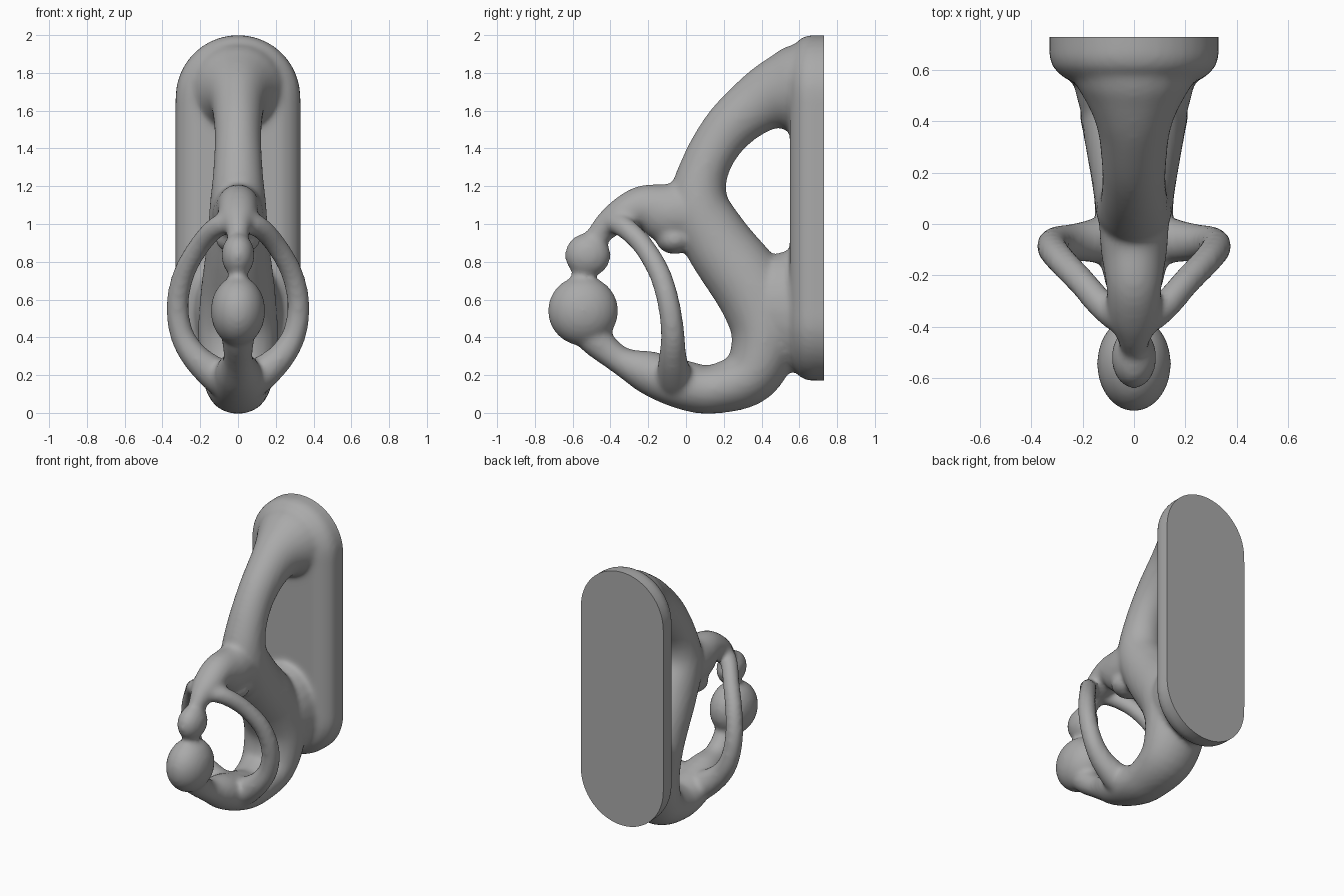
import bpy, bmesh, math
from mathutils import Vector, Matrix

cube = bpy.data.objects.get("Cube")
if cube:
    bpy.data.objects.remove(cube)

grey = bpy.data.materials.new("stone_grey")
grey.use_nodes = True
grey.diffuse_color = (0.4, 0.4, 0.4, 1)
bsdf = grey.node_tree.nodes["Principled BSDF"]
bsdf.inputs["Base Color"].default_value = (0.4, 0.4, 0.4, 1)
bsdf.inputs["Roughness"].default_value = 0.7

bm = bmesh.new()


def loft(rings):
    """Skin a list of closed loops of points and cap both ends."""
    loops = [[bm.verts.new(p) for p in ring] for ring in rings]
    n = len(loops[0])
    for a, b in zip(loops, loops[1:]):
        for i in range(n):
            j = (i + 1) % n
            bm.faces.new((a[i], a[j], b[j], b[i]))
    bm.faces.new(loops[0][::-1])
    bm.faces.new(loops[-1])


def smooth_path(points, steps=6):
    """Catmull-Rom interpolation of positions and radii together."""
    pts = [Vector(p) for p in points]
    pts = [pts[0] * 2 - pts[1]] + pts + [pts[-1] * 2 - pts[-2]]
    out = []
    for a, b, c, d in zip(pts, pts[1:], pts[2:], pts[3:]):
        for k in range(steps):
            t = k / steps
            out.append((b * 2 + (c - a) * t + (a * 2 - b * 5 + c * 4 - d) * t * t
                        + (b * 3 - a - c * 3 + d) * t ** 3) / 2)
    return out + [pts[-2]]


def limb(points, sides=24):
    """Tapered limb; each point is x, y, z, sideways radius, in-plane radius."""
    path = smooth_path(points)
    rings = []
    for i, p in enumerate(path):
        tangent = (path[min(i + 1, len(path) - 1)] - path[max(i - 1, 0)]).to_3d()
        tangent = Vector(tangent[:3]).normalized()
        side = Vector((1, 0, 0))
        side = (side - tangent * side.dot(tangent)).normalized()
        normal = tangent.cross(side)
        angles = [2 * math.pi * k / sides for k in range(sides)]
        rings.append([Vector(p[:3]) + side * p[3] * math.cos(a) + normal * p[4] * math.sin(a)
                      for a in angles])
    loft(rings)


def ball(centre, radii):
    matrix = Matrix.Translation(centre) @ Matrix.Diagonal((*radii, 1))
    bmesh.ops.create_uvsphere(bm, u_segments=24, v_segments=16, radius=1, matrix=matrix)


def stadium(y, inset, low=0.5, high=1.67, radius=0.33, steps=20):
    """Upright pill outline at depth y."""
    r = radius - inset
    arc = [math.pi * k / steps for k in range(steps + 1)]
    return ([Vector((r * math.cos(a), y, high + r * math.sin(a))) for a in arc]
            + [Vector((-r * math.cos(a), y, low - r * math.sin(a))) for a in arc])


# Back plate with a rounded front rim, trimmed flat later
loft([stadium(y, inset) for y, inset in
      ((0.55, 0.10), (0.575, 0.05), (0.61, 0.015), (0.65, 0), (0.85, 0))])

# Upper arm, waist, lower bend and tail in one sweep
limb([(0, y, z, rx, rn) for y, z, rx, rn in (
    (0.66, 1.71, 0.30, 0.27), (0.55, 1.70, 0.23, 0.23), (0.40, 1.65, 0.15, 0.165),
    (0.22, 1.50, 0.125, 0.135), (0.10, 1.30, 0.13, 0.13), (0.07, 1.10, 0.15, 0.16),
    (0.17, 0.90, 0.165, 0.18), (0.37, 0.62, 0.20, 0.20), (0.42, 0.40, 0.21, 0.18),
    (0.34, 0.20, 0.19, 0.155), (0.14, 0.125, 0.16, 0.13), (-0.02, 0.15, 0.15, 0.13),
    (-0.20, 0.215, 0.12, 0.115), (-0.35, 0.28, 0.08, 0.075), (-0.48, 0.39, 0.085, 0.09),
    (-0.54, 0.50, 0.10, 0.12))])

# Buttress joining the bend to the plate
limb([(0, 0.33, 0.53, 0.18, 0.22), (0, 0.48, 0.54, 0.22, 0.30),
      (0, 0.60, 0.54, 0.25, 0.33), (0, 0.70, 0.54, 0.29, 0.35)])

# Hood reaching forward and its lower lip
limb([(0, y, z, rx, rn) for y, z, rx, rn in (
    (0.06, 1.06, 0.14, 0.15), (-0.10, 1.06, 0.13, 0.16), (-0.23, 1.09, 0.11, 0.115),
    (-0.35, 1.04, 0.10, 0.09), (-0.43, 0.98, 0.07, 0.07), (-0.49, 0.90, 0.05, 0.06))])
ball((0, -0.06, 0.92), (0.12, 0.10, 0.08))

# Mirrored side loops from the hood down to the base
for s in (1, -1):
    limb([(s * x, y, z, r, r) for x, y, z, r in (
        (0.01, -0.40, 1.01, 0.06), (0.11, -0.33, 0.985, 0.058), (0.20, -0.23, 0.89, 0.056),
        (0.285, -0.14, 0.74, 0.058), (0.32, -0.09, 0.57, 0.06), (0.295, -0.07, 0.41, 0.064),
        (0.22, -0.07, 0.29, 0.075), (0.10, -0.06, 0.19, 0.095), (0.02, -0.05, 0.15, 0.09))],
        sides=16)

# Small head, neck and round belly at the front
ball((0, -0.52, 0.835), (0.088, 0.122, 0.117))
ball((0, -0.555, 0.71), (0.05, 0.055, 0.06))
ball((0, -0.545, 0.54), (0.145, 0.187, 0.185))

bmesh.ops.recalc_face_normals(bm, faces=bm.faces)
mesh = bpy.data.meshes.new("wall_sculpture")
bm.to_mesh(mesh)
bm.free()
body = bpy.data.objects.new("wall_sculpture", mesh)
bpy.context.collection.objects.link(body)

# Fuse the parts into one skin and soften the joints
remesh = body.modifiers.new("fuse", "REMESH")
remesh.mode = "VOXEL"
remesh.voxel_size = 0.016
soften = body.modifiers.new("soften", "SMOOTH")
soften.factor = 0.5
soften.iterations = 10
evaluated = body.evaluated_get(bpy.context.evaluated_depsgraph_get())
fused = bpy.data.meshes.new_from_object(evaluated)
body.modifiers.clear()
body.data = fused

# Trim the plate to a flat back
bm = bmesh.new()
bm.from_mesh(fused)
cut = bmesh.ops.bisect_plane(bm, geom=bm.verts[:] + bm.edges[:] + bm.faces[:],
                             plane_co=(0, 0.73, 0), plane_no=(0, 1, 0), clear_outer=True)
rim = [e for e in cut["geom_cut"] if isinstance(e, bmesh.types.BMEdge)]
bmesh.ops.holes_fill(bm, edges=rim, sides=0)
bmesh.ops.recalc_face_normals(bm, faces=bm.faces)
bm.to_mesh(fused)
bm.free()

fused.materials.clear()
fused.materials.append(grey)
bpy.context.view_layer.objects.active = body
body.select_set(True)
bpy.ops.object.shade_smooth_by_angle(angle=math.radians(40))
